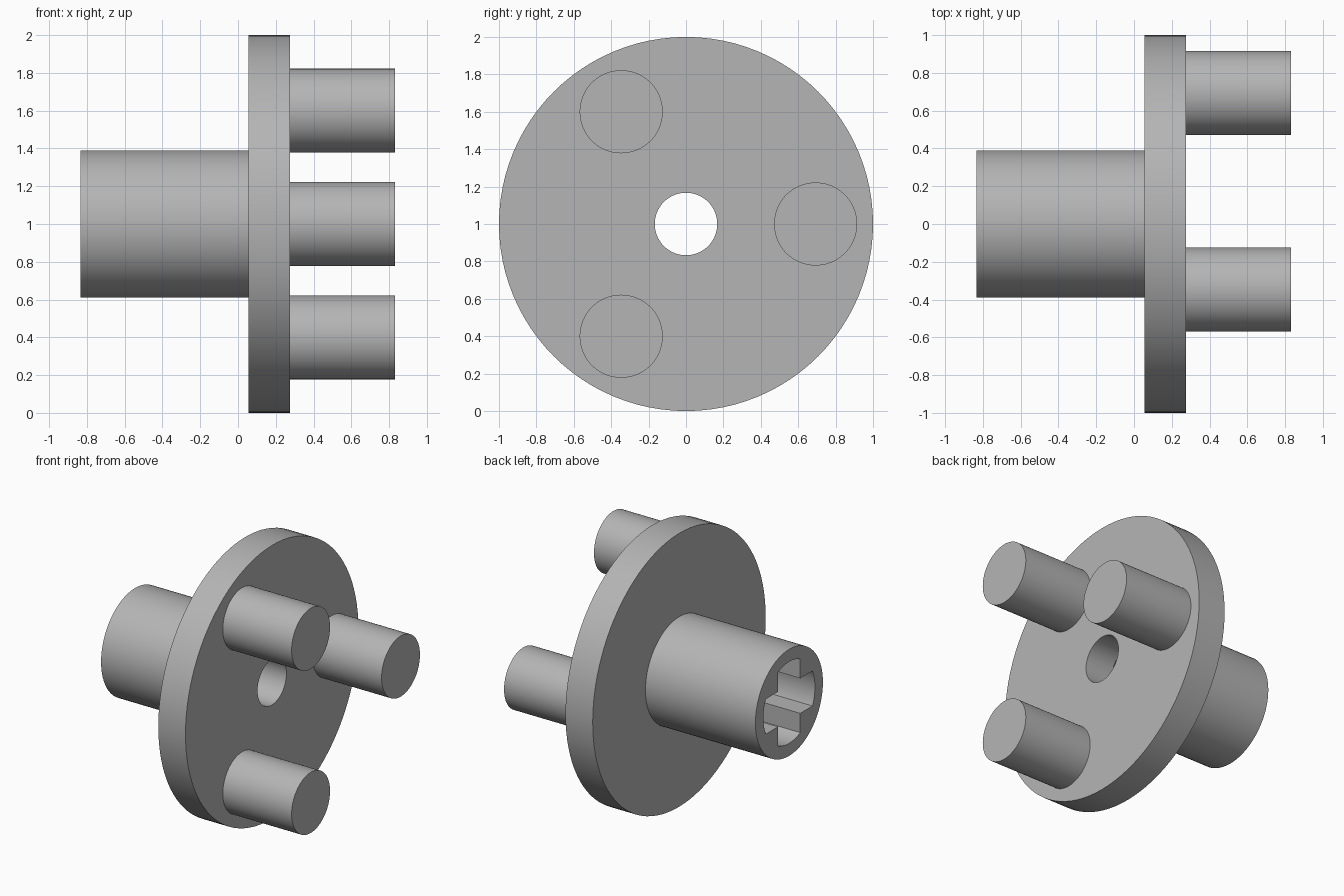
import bpy
import bmesh
from math import asin, cos, pi, radians, sin, tau

cube = bpy.data.objects.get("Cube")
if cube:
    bpy.data.objects.remove(cube, do_unlink=True)

grey = bpy.data.materials.new("light grey")
grey.use_nodes = True
COLOUR = (0.46, 0.46, 0.46, 1)
grey.diffuse_color = COLOUR
grey.node_tree.nodes["Principled BSDF"].inputs["Base Color"].default_value = COLOUR

BACK, FLANGE_BACK, FLANGE_FRONT, PIN_END = -0.835, 0.055, 0.275, 0.832
HUB_R, BORE_R, ARM_HALF = 0.39, 0.298, 0.128
HOLE_R, PIN_R, PIN_CIRCLE = 0.167, 0.222, 0.693


def extrude_x(name, x0, x1, outer, inner=None, angles=None, centre=(0, 1)):
    """Solid or hollow prism along x; outer and inner give radius by angle."""
    angles = angles or [tau * i / 96 for i in range(96)]
    bm = bmesh.new()

    def loop(x, radius):
        return [bm.verts.new((x, centre[0] + radius(a) * cos(a),
                              centre[1] + radius(a) * sin(a))) for a in angles]

    def bridge(a, b):
        for i in range(len(a)):
            j = (i + 1) % len(a)
            bm.faces.new((a[i], a[j], b[j], b[i]))

    o0, o1 = loop(x0, outer), loop(x1, outer)
    bridge(o0, o1)
    if inner:
        i0, i1 = loop(x0, inner), loop(x1, inner)
        bridge(i0, i1)
        bridge(o0, i0)
        bridge(o1, i1)
    else:
        bm.faces.new(o0)
        bm.faces.new(o1)
    bmesh.ops.recalc_face_normals(bm, faces=bm.faces)
    mesh = bpy.data.meshes.new(name)
    bm.to_mesh(mesh)
    bm.free()
    mesh.materials.append(grey)
    obj = bpy.data.objects.new(name, mesh)
    bpy.context.collection.objects.link(obj)
    bpy.ops.object.select_all(action="DESELECT")
    obj.select_set(True)
    bpy.context.view_layer.objects.active = obj
    bpy.ops.object.shade_smooth_by_angle(angle=radians(30))
    return obj


def cross_bore(a):
    """Round bore narrowed by four square corner ribs."""
    return min(BORE_R, ARM_HALF / max(min(abs(cos(a)), abs(sin(a))), 0.001))


# Hub with cross-shaped socket; extra angles land exactly on the rib corners
edge = asin(ARM_HALF / BORE_R)
quarter = [edge * i / 8 for i in range(8)]
quarter += [edge + (pi / 2 - 2 * edge) * i / 10 for i in range(10)]
quarter += [pi / 2 - edge + edge * i / 8 for i in range(8)]
hub_angles = [q * pi / 2 + a for q in range(4) for a in quarter]
extrude_x("hub", BACK, FLANGE_BACK, lambda a: HUB_R, cross_bore, hub_angles)

# Flange disc with round centre hole
extrude_x("flange", FLANGE_BACK, FLANGE_FRONT, lambda a: 1, lambda a: HOLE_R)

# Three drive pins
for k in range(3):
    t = tau * k / 3
    extrude_x(f"pin_{k + 1}", FLANGE_FRONT, PIN_END, lambda a: PIN_R,
              centre=(PIN_CIRCLE * cos(t), 1 + PIN_CIRCLE * sin(t)))
